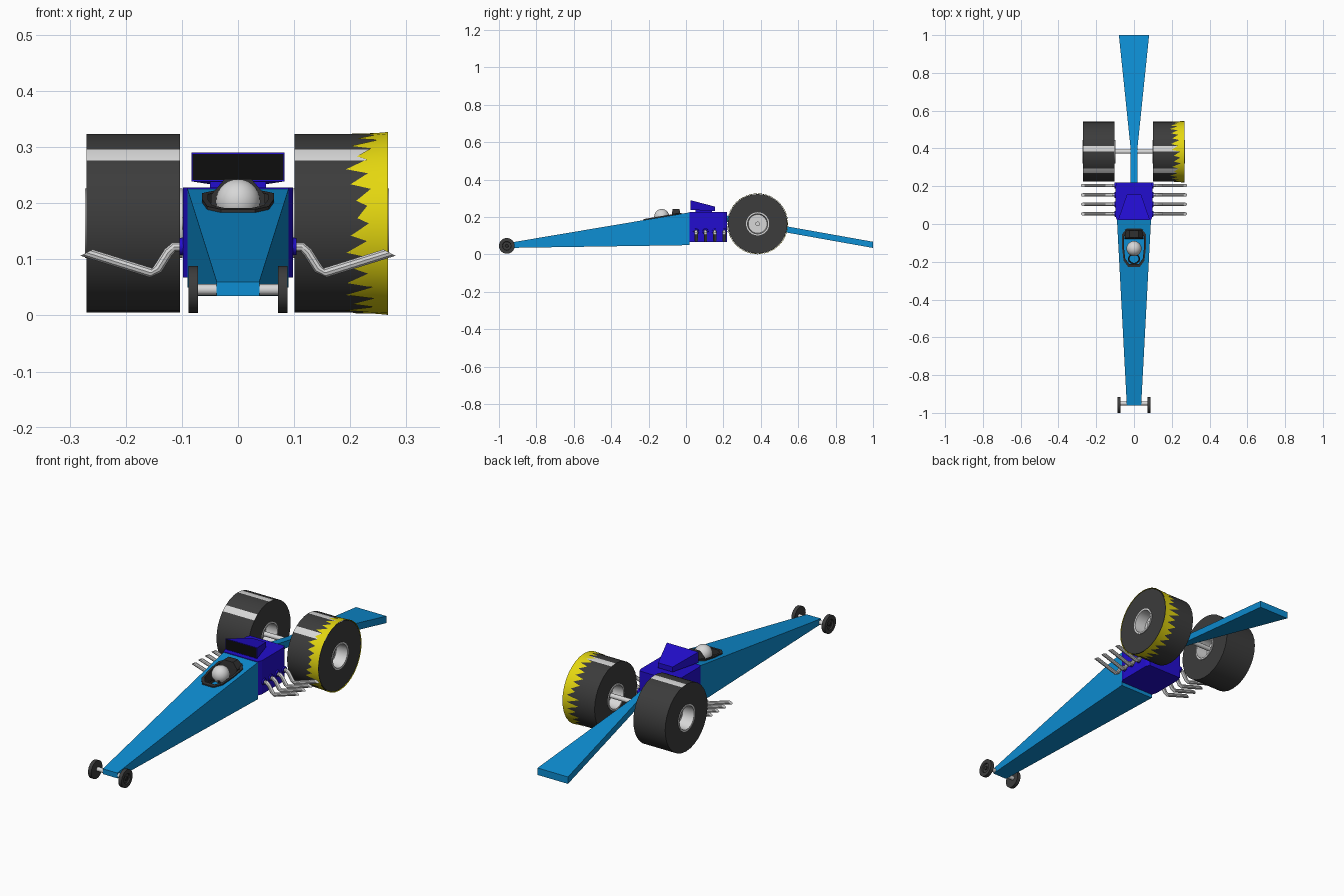
import bpy, bmesh, random
from math import sin, cos, pi
from mathutils import Vector

random.seed(4)
if "Cube" in bpy.data.objects:
    bpy.data.objects.remove(bpy.data.objects["Cube"])


def material(name, r, g, b):
    m = bpy.data.materials.new(name)
    m.use_nodes = True
    m.diffuse_color = (r, g, b, 1)
    bsdf = next(n for n in m.node_tree.nodes if n.type == 'BSDF_PRINCIPLED')
    bsdf.inputs["Base Color"].default_value = (r, g, b, 1)
    return m


BLUE = material("body blue", .004, .27, .65)
VIOLET = material("engine violet", .016, .004, .62)
RUBBER = material("tyre rubber", .045, .045, .045)
METAL = material("light metal", .68, .68, .68)
YELLOW = material("flame yellow", .78, .68, .005)
BLACK = material("intake black", .004, .004, .004)
TRIM = material("cockpit trim", .03, .03, .03)


def finish(name, bm, mats, smooth=False):
    bmesh.ops.recalc_face_normals(bm, faces=bm.faces)
    me = bpy.data.meshes.new(name)
    bm.to_mesh(me)
    bm.free()
    ob = bpy.data.objects.new(name, me)
    bpy.context.collection.objects.link(ob)
    for m in mats:
        me.materials.append(m)
    if smooth:
        bpy.ops.object.select_all(action='DESELECT')
        ob.select_set(True)
        bpy.context.view_layer.objects.active = ob
        bpy.ops.object.shade_smooth_by_angle(angle=.6)
    return ob


def loft(name, rings, mat, closed=False, smooth=False):
    """Join equal rings of points; cap the ends unless closed."""
    bm = bmesh.new()
    loops = [[bm.verts.new(p) for p in ring] for ring in rings]
    n = len(loops[0])
    pairs = list(zip(loops, loops[1:])) + ([(loops[-1], loops[0])] if closed else [])
    for a, b in pairs:
        for i in range(n):
            j = (i + 1) % n
            bm.faces.new((a[i], a[j], b[j], b[i]))
    if not closed:
        bm.faces.new(loops[0])
        bm.faces.new(loops[-1])
    return finish(name, bm, [mat], smooth)


def section(y, w, z0, z1):
    """Rectangle across the car at y."""
    return [(-w, y, z0), (w, y, z0), (w, y, z1), (-w, y, z1)]


def lathe(name, profile, y, z, mat, segs=32, closed=True):
    """Turn (x, radius) points around a crosswise axle."""
    rings = [[(x, y - r * cos(2 * pi * i / segs), z + r * sin(2 * pi * i / segs))
              for i in range(segs)] for x, r in profile]
    return loft(name, rings, mat, closed, True)


# Tapered body with cockpit opening
def top(y):
    return .06 + (y + .96) * .168


body = loft("body", [section(-.96, .038, .035, .06), section(.02, .09, .05, .225)], BLUE)


def outline(s):
    half = [(.03, -.228), (.055, -.195), (.064, -.12), (.064, -.055), (.04, -.025)]
    pts = half + [(-x, y) for x, y in reversed(half)]
    return [(x * s, -.125 + (y + .125) * s) for x, y in pts]


cutter = loft("cockpit_cutter", [[(x, y, z) for x, y in outline(.95)] for z in (.14, .4)], BLUE)
cutter.hide_render = True
mod = body.modifiers.new("cockpit", 'BOOLEAN')
mod.operation, mod.object, mod.solver = 'DIFFERENCE', cutter, 'EXACT'
bpy.context.view_layer.objects.active = body
bpy.ops.object.modifier_apply(modifier="cockpit")
bpy.data.objects.remove(cutter)

loft("cockpit_rim", [
    [(x, y, .141) for x, y in outline(1)],
    [(x, y, top(y) + .006) for x, y in outline(1)],
    [(x, y, top(y) + .006) for x, y in outline(.84)],
    [(x, y, .141) for x, y in outline(.84)]], TRIM, closed=True)
loft("headrest", [
    [(-.05, -.08, .141), (.05, -.08, .141), (.05, -.03, .141), (-.05, -.03, .141)],
    [(-.048, -.075, .215), (.048, -.075, .215), (.048, -.03, .215), (-.048, -.03, .215)],
    [(-.024, -.072, .243), (.024, -.072, .243), (.024, -.035, .243), (-.024, -.035, .243)]], TRIM)

# Driver helmet and steering wheel
bm = bmesh.new()
bmesh.ops.create_uvsphere(bm, u_segments=24, v_segments=14, radius=.04)
for v in bm.verts:
    v.co += Vector((0, -.13, .203))
finish("helmet", bm, [METAL], True)
bpy.ops.mesh.primitive_torus_add(location=(0, -.185, .175), rotation=(.5, 0, 0),
                                 major_radius=.028, minor_radius=.004,
                                 major_segments=20, minor_segments=6)
wheel = bpy.context.object
wheel.name = "steering_wheel"
wheel.data.materials.append(TRIM)

# Tail boom
loft("tail_boom", [section(.2, .018, .178, .211), section(.4, .018, .142, .175),
                   section(1, .08, .035, .068)], BLUE)

# Engine block, blower base and air scoop
loft("engine_block", [section(.02, .09, .068, .228), section(.04, .098, .068, .228),
                      section(.2, .098, .068, .228), section(.22, .09, .068, .228)], VIOLET)
loft("blower", [section(.05, .05, .22, .245), section(.14, .035, .22, .24)], VIOLET)
scoop = loft("air_scoop", [section(.025, .083, .239, .29), section(.155, .038, .232, .256)], VIOLET)
bm = bmesh.new()
bm.from_mesh(scoop.data)
bm.faces.ensure_lookup_table()
mouth = min(bm.faces, key=lambda f: f.calc_center_median().y)
bmesh.ops.inset_region(bm, faces=[mouth], thickness=.003)
mouth.material_index = 1
bm.to_mesh(scoop.data)
bm.free()
scoop.data.materials.append(BLACK)


# Exhaust pipes
def pipe(name, path, y, r, side, segs=10):
    rings = []
    for k, (x, z) in enumerate(path):
        a, b = path[max(k - 1, 0)], path[min(k + 1, len(path) - 1)]
        t = Vector((b[0] - a[0], 0, b[1] - a[1])).normalized()
        up = Vector((-t.z, 0, t.x))
        ring = []
        for i in range(segs):
            ang = 2 * pi * i / segs
            p = Vector((x, y, z)) + up * r * sin(ang) + Vector((0, r * cos(ang), 0))
            if k == len(path) - 1:
                p += t * r * -sin(ang)      # slash-cut tip
            ring.append((p.x * side, p.y, p.z))
        rings.append(ring)
    loft(name, rings, METAL, smooth=True)


PATH = [(.09, .122), (.114, .122), (.124, .113), (.143, .083), (.155, .076), (.27, .112)]
for side, word in ((1, "left"), (-1, "right")):
    for k in range(4):
        y = .054 + .05 * k
        pipe(f"{word}_exhaust_{k + 1}", PATH, y, .009, side)
        lathe(f"{word}_port_{k + 1}", [(side * .09, .017), (side * .104, .015)],
              y, .123, VIOLET, 12, False)

# Rear wheels
RY, RZ, RR = .383, .164, .159
for side, word, x0, x1 in ((1, "left", .101, .266), (-1, "right", .103, .27)):
    tyre = lathe(f"{word}_rear_tyre", [(side * x, r) for x, r in
                 ((x0, .06), (x0, RR), (x1, RR), (x1, .06))], RY, RZ, RUBBER)
    # Two pale tread facets
    tyre.data.materials.append(METAL)
    for f in tyre.data.polygons:
        dy, dz = f.center.y - RY, f.center.z - RZ
        tread = abs(f.normal.x) < .1 and (dy * dy + dz * dz) ** .5 > .1
        if tread and dz > .1 and (-.115 < dy < -.085 or 0 < dy < .03):
            f.material_index = 1
    mid = (x0 + x1) / 2
    lathe(f"{word}_rear_rim", [(side * x, r) for x, r in (
        (x0 - .004, .054), (x0 - .004, .062), (x1 + .003, .062), (x1 + .003, .054),
        (mid + .03, .05), (mid + .03, .005), (mid - .03, .005), (mid - .03, .05))],
        RY, RZ, METAL)
    lathe(f"{word}_rear_hub", [(side * mid, .012), (side * (mid + .05), .012)],
          RY, RZ, METAL, 12, False)
lathe("rear_axle", [(-.19, .011), (.19, .011)], RY, RZ, METAL, 12, False)

# Flame band on the left rear tyre
bm = bmesh.new()
SEGS = 32


def on_tyre(x, step, r):
    a = 2 * pi * step / SEGS
    return bm.verts.new((x, RY - r * cos(a), RZ + r * sin(a)))


valley = [on_tyre(random.uniform(.228, .25), i, RR + .002) for i in range(SEGS)]
edge = [on_tyre(.267, i, RR + .004) for i in range(SEGS)]
for i in range(SEGS):
    j = (i + 1) % SEGS
    tip = on_tyre(random.uniform(.183, .215), i + .3, RR + .001)
    bm.faces.new((valley[i], edge[i], edge[j], valley[j]))
    bm.faces.new((valley[i], valley[j], tip))
finish("flame_band", bm, [YELLOW], True)

# Front wheels and axle
FY, FZ = -.958, .046
for side, word in ((1, "left"), (-1, "right")):
    lathe(f"{word}_front_tyre", [(side * x, r) for x, r in (
        (.071, .004), (.071, .042), (.088, .042), (.088, .024), (.082, .022), (.082, .004))],
        FY, FZ, RUBBER, 24)
    lathe(f"{word}_front_hub", [(side * .078, .01), (side * .087, .008)], FY, FZ, TRIM, 12, False)
lathe("front_axle", [(-.08, .01), (.08, .01)], FY + .008, FZ, METAL, 12, False)
